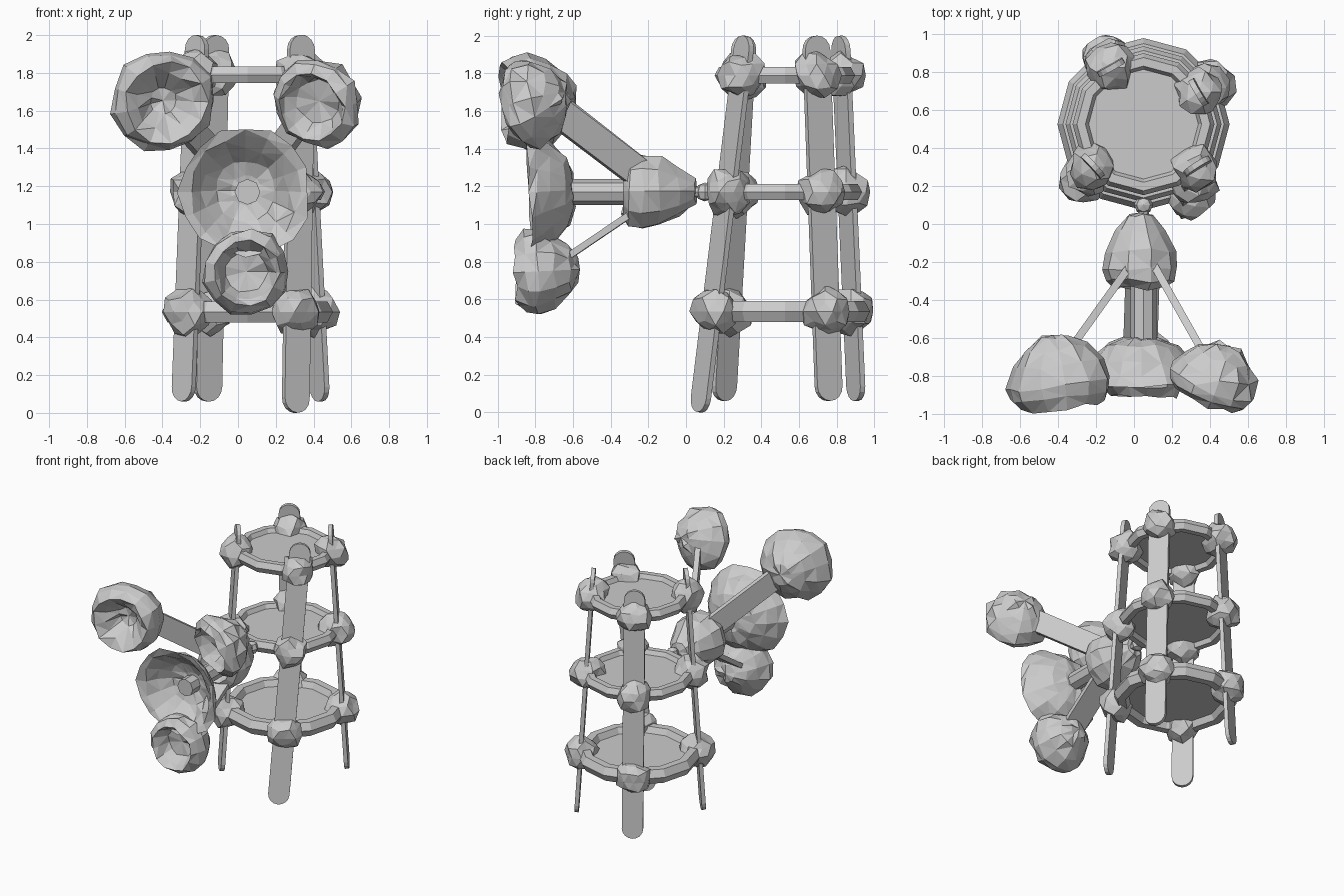
import bpy, bmesh, math, random
from mathutils import Vector, Matrix

if "Cube" in bpy.data.objects:
    bpy.data.objects.remove(bpy.data.objects["Cube"])

random.seed(4)
V = Vector


def finish(bm, name, matrix=None):
    if matrix:
        bm.transform(matrix)
    bmesh.ops.recalc_face_normals(bm, faces=bm.faces)
    me = bpy.data.meshes.new(name)
    bm.to_mesh(me)
    bm.free()
    ob = bpy.data.objects.new(name, me)
    bpy.context.collection.objects.link(ob)
    return ob


def plank(name, a, b, width, thick, normal):
    """Flat board with half-round ends, tips at a and b."""
    a, b = V(a), V(b)
    y = (b - a).normalized()
    n = V(normal)
    z = (n - y * n.dot(y)).normalized()
    x = y.cross(z)
    r, length = width / 2, (b - a).length
    bm = bmesh.new()
    pts = []
    for base, cy in ((0, length - r), (math.pi, r)):
        for i in range(9):
            t = base + math.pi * i / 8
            pts.append((r * math.cos(t), cy + r * math.sin(t)))
    low, high = ([bm.verts.new((px, py, h)) for px, py in pts] for h in (-thick / 2, thick / 2))
    bm.faces.new(low)
    bm.faces.new(high)
    for i in range(len(pts)):
        bm.faces.new((low[i - 1], low[i], high[i], high[i - 1]))
    m = Matrix((x, y, z)).transposed().to_4x4()
    m.translation = a
    return finish(bm, name, m)


def knob(name, pos, r):
    """Rough faceted joint."""
    bm = bmesh.new()
    bmesh.ops.create_icosphere(bm, subdivisions=2, radius=r)
    for v in bm.verts:
        v.co *= random.uniform(0.84, 1.14)
    return finish(bm, name, Matrix.Translation(pos))


def lathe(name, pos, axis, profile, seg, jitter):
    """Revolve (radius, height) pairs about axis, with uneven radii."""
    bm = bmesh.new()
    loops = []
    for r, h in profile:
        if r == 0:
            loops.append([bm.verts.new((0, 0, h))] * seg)
            continue
        ring = []
        for i in range(seg):
            t = 2 * math.pi * i / seg
            k = r * (1 + random.uniform(-jitter, jitter))
            ring.append(bm.verts.new((k * math.cos(t), k * math.sin(t),
                                      h + random.uniform(-jitter, jitter) * 0.2)))
        loops.append(ring)
    for lo, hi in zip(loops, loops[1:]):
        for i in range(seg):
            j = (i + 1) % seg
            bm.faces.new(list(dict.fromkeys((lo[i], lo[j], hi[j], hi[i]))))
    bmesh.ops.remove_doubles(bm, verts=bm.verts, dist=1e-5)
    m = V(axis).to_track_quat('Z', 'Y').to_matrix().to_4x4()
    m.translation = pos
    if jitter:
        bmesh.ops.triangulate(bm, faces=bm.faces)
    return finish(bm, name, m)


def rod(name, a, b, r):
    a, b = V(a), V(b)
    return lathe(name, a, b - a, [(0, 0), (r, 0), (r, (b - a).length), (0, (b - a).length)], 8, 0)


# tower: legs leaning inward, with a knob where each meets a ring
CX, CY = 0.05, 0.525
LEVELS = ((0.535, 0.395, 0.058), (1.17, 0.365, 0.045), (1.79, 0.328, 0.045))
legs = {
    'front_right_leg': ((0.305, 0.07, 0.0), (0.335, 0.315, 2.0), -58),
    'front_left_leg': ((-0.29, 0.2, 0.06), (-0.215, 0.31, 2.0), -137),
    'back_left_leg': ((-0.16, 0.905, 0.06), (-0.12, 0.82, 2.0), 119),
    'back_right_leg': ((0.435, 0.76, 0.06), (0.335, 0.69, 2.0), 31),
}
for name, (a, b, ang) in legs.items():
    t = math.radians(ang)
    out = V((math.cos(t), math.sin(t), 0))
    plank(name, a, b, 0.155, 0.03, out)
    for n, (z, _, _) in enumerate(LEVELS):
        f = (z - a[2]) / (b[2] - a[2])
        inset = 0.025 if 'front_right' in name and n == 0 else 0.008
        knob(f'{name}_knob_{n + 1}', V(a).lerp(V(b), f) - out * inset, 0.126)

# tower: three twelve-sided rings, each with a thin floor
for n, (z, R, r) in enumerate(LEVELS):
    prof = [(R + r * math.cos(math.pi * k / 3), r * math.sin(math.pi * k / 3) * 1.1)
            for k in range(7)]
    lathe(f'ring_{n + 1}', (CX, CY, z), (0, 0, 1), prof, 12, 0)
    q = R - r * 0.7
    lathe(f'floor_{n + 1}', (CX, CY, z), (0, 0, 1),
          [(0, -0.01), (q, -0.01), (q, 0.01), (0, 0.01)], 12, 0)

# link between the middle ring and the cluster
lathe('link_ball', (0.05, 0.1, 1.17), (0, 0, 1),
      [(0, -0.05), (0.036, -0.036), (0.05, 0), (0.036, 0.036), (0, 0.05)], 8, 0)
rod('link_rod', (0.05, 0.12, 1.17), (0.05, -0.05, 1.17), 0.03)

# hub of the flower cluster
lathe('hub', (0.03, 0.06, 1.175), (0, -1, 0),
      [(0, 0), (0.07, 0.01), (0.135, 0.1), (0.185, 0.2), (0.205, 0.29),
       (0.185, 0.36), (0.13, 0.4), (0.08, 0.34), (0, 0.31)], 10, 0.07)

# stems
hub = V((0.05, -0.12, 1.17))
for name, end in (('upper_left_stem', (-0.38, -0.72, 1.64)),
                  ('upper_right_stem', (0.4, -0.74, 1.64))):
    d = V(end) - hub
    plank(name, hub, end, 0.16, 0.04, d.cross(V((0, 0, 1))))
plank('lower_stem', hub, (0.03, -0.74, 0.75), 0.18, 0.035, (0, 0, 1))
rod('middle_stem', hub, (0.05, -0.74, 1.17), 0.068)

# wide open middle flower
lathe('middle_flower', (0.04, -0.6, 1.18), (0, -1, -0.05),
      [(0, 0), (0.1, 0.0), (0.19, 0.035), (0.26, 0.11), (0.31, 0.18), (0.345, 0.235),
       (0.29, 0.215), (0.23, 0.14), (0.16, 0.07), (0.08, 0.045), (0, 0.04)], 16, 0.06)

# half-closed buds: centre, facing direction, size, depth factor, mouth widths
BUD = ((0, -0.82), (0.3, -0.77), (0.6, -0.55), (0.85, -0.2), (1.0, 0.2), (0.95, 0.45))
buds = (('upper_left_bud', (-0.4, -0.79, 1.655), (0.12, -1, -0.05), 0.275, 0.92, (0.8, 0.55, 0.25)),
        ('upper_right_bud', (0.435, -0.79, 1.655), (-0.4, -1, -0.3), 0.245, 0.82, (0.74, 0.66, 0.48)),
        ('lower_bud', (0.045, -0.75, 0.75), (0, -1, -0.05), 0.228, 1.0, (0.74, 0.66, 0.48)))
for name, pos, axis, R, depth, (rim, mid, low) in buds:
    prof = list(BUD) + [(rim, 0.68), (mid, 0.48), (low, 0.15), (0, 0.08)]
    lathe(name, pos, axis, [(r * R, h * R * depth) for r, h in prof], 13, 0.075)
